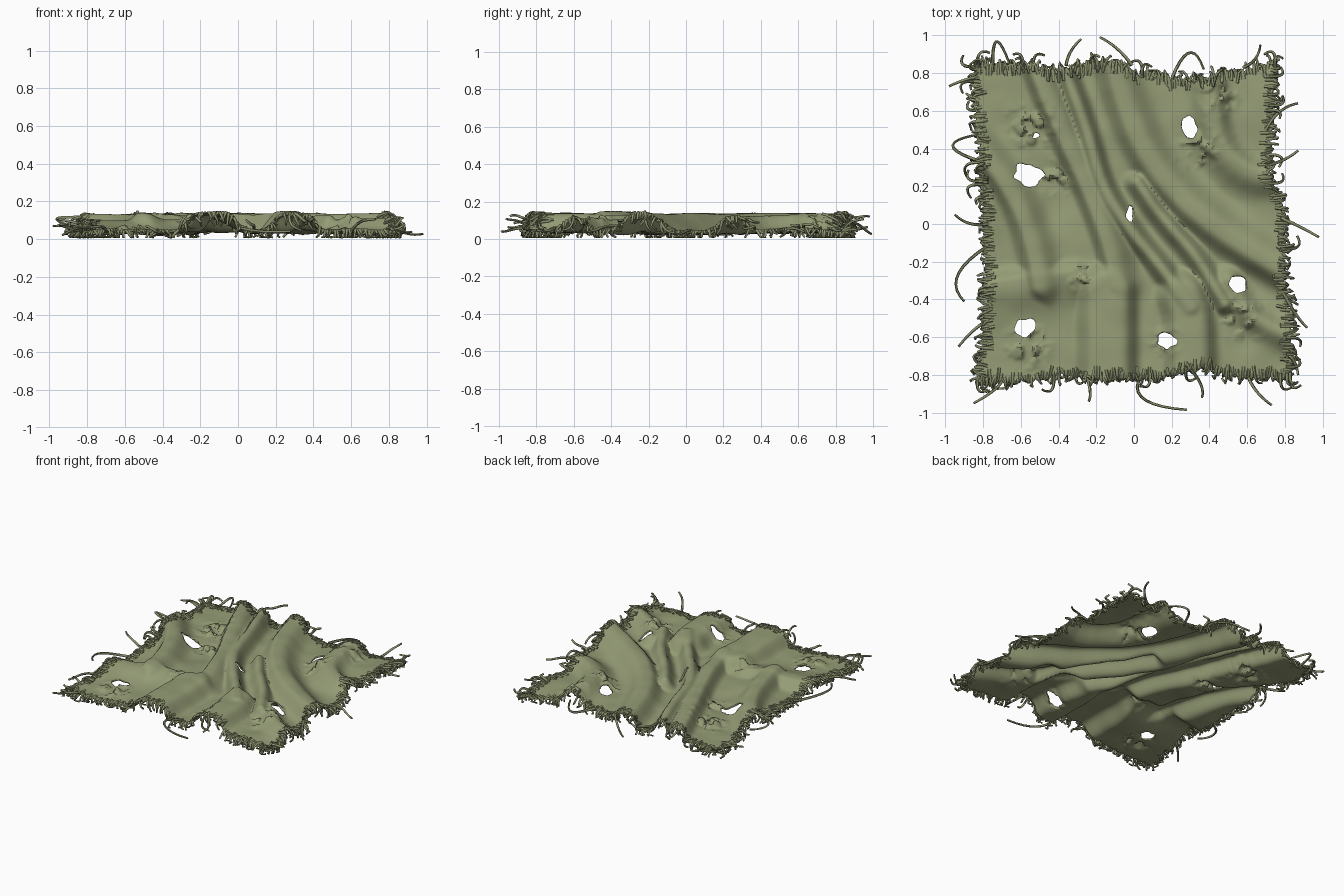
import bpy, bmesh, math, random
from mathutils import Vector, noise

if "Cube" in bpy.data.objects:
    bpy.data.objects.remove(bpy.data.objects["Cube"])

random.seed(7)
N = 160

mat = bpy.data.materials.new("olive_cloth")
mat.diffuse_color = (0.30, 0.335, 0.18, 1)
mat.use_nodes = True
mat.node_tree.nodes["Principled BSDF"].inputs["Base Color"].default_value = mat.diffuse_color
mat_thread = bpy.data.materials.new("olive_thread")
mat_thread.diffuse_color = (0.25, 0.28, 0.15, 1)
mat_thread.use_nodes = True
mat_thread.node_tree.nodes["Principled BSDF"].inputs["Base Color"].default_value = mat_thread.diffuse_color

# Outline: offset of each edge, sampled at even steps along it
LEFT = [-.83, -.79, -.78, -.79, -.81, -.83, -.85]
RIGHT = [.83, .83, .79, .80, .71, .73, .75]
BOTTOM = [-.83, -.83, -.80, -.82, -.81, -.76, -.81, -.81]
TOP = [.84, .84, .81, .86, .79, .76, .80, .85]


def rounded(path):
    """Corner-cut a polyline twice so folds run in smooth curves."""
    for _ in range(2):
        out = [path[0]]
        for (ax, ay), (bx, by) in zip(path, path[1:]):
            out += [(.75 * ax + .25 * bx, .75 * ay + .25 * by), (.25 * ax + .75 * bx, .25 * ay + .75 * by)]
        path = out + [path[-1]]
    return path


# Fold crests: height, steepness, left width, right width, path
RIDGES = [(h, e, l, r, rounded(p)) for h, e, l, r, p in [
    (.105, 2.6, .11, .08, [(-.14, .95), (-.05, .6), (.08, .32), (.27, .10), (.5, -.08), (.95, -.34)]),
    (.090, 2.6, .10, .05, [(-.56, .9), (-.40, .5), (-.26, .2), (-.15, -.08), (-.09, -.32)]),
    (.100, 2.6, .05, .05, [(-.39, .88), (-.25, .5), (-.17, .2), (-.03, -.02), (.12, -.2), (.30, -.44)]),
    (.085, 2.4, .05, .05, [(.02, .22), (.14, .04), (.33, -.17), (.48, -.42)]),
    (.105, 5.0, .14, .14, [(-.14, -.36), (-.14, -.5), (-.14, -.95)]),
    (.098, 4.5, .12, .12, [(.26, -.38), (.30, -.5), (.30, -.95)]),
    (.09, 2.6, .10, .06, [(-.92, .5), (-.68, .22), (-.57, -.02), (-.50, -.33)]),
    (.08, 2.4, .10, .07, [(.88, .28), (.62, .25), (.44, .42), (.40, .78)]),
    (.06, 2.2, .14, .06, [(-.33, -.27), (-.6, -.3), (-.92, -.35)]),
    (.070, 2.2, .07, .06, [(.88, -.62), (.62, -.5), (.50, -.30)]),
]]
# Holes: x, y, half width, half height
HOLES = [(-.56, .26, .075, .058), (.29, .51, .042, .055), (-.58, -.55, .055, .048), (.17, -.62, .05, .040),
         (.55, -.32, .05, .044), (-.02, .05, .020, .042), (-.52, .47, .018, .016)]
# Worn, pilled patches: x, y, radius
WORN = [(-.54, .52, .15), (-.42, .24, .10), (.35, .40, .13), (.58, -.5, .13), (-.56, -.65, .13), (-.27, -.28, .10),
        (.45, .68, .12), (.17, -.62, .09)]


def sample(table, t):
    f = max(0, min(.9999, t)) * (len(table) - 1)
    i = int(f)
    s = f - i
    s = s * s * (3 - 2 * s)
    return table[i] * (1 - s) + table[i + 1] * s


def plan(u, v):
    """Map unit square to the wobbly rectangle."""
    jag_x = .022 * noise.noise((v * 38, 3, u * 2)) * abs(2 * u - 1) ** 8
    jag_y = .022 * noise.noise((u * 38, 9, v * 2)) * abs(2 * v - 1) ** 8
    l, r, b, t = sample(LEFT, v), sample(RIGHT, v), sample(BOTTOM, u), sample(TOP, u)
    return l + (r - l) * u + jag_x, b + (t - b) * v + jag_y


def crest(x, y, h, e, wl, wr, path):
    best, side = 9, 1
    for (ax, ay), (bx, by) in zip(path, path[1:]):
        dx, dy = bx - ax, by - ay
        ll = dx * dx + dy * dy
        t = max(0, min(1, ((x - ax) * dx + (y - ay) * dy) / ll))
        d = math.hypot(x - ax - t * dx, y - ay - t * dy)
        if d < best:
            best, side = d, (dx * (y - ay) - dy * (x - ax)) / math.sqrt(ll)
    k = wl + (wr - wl) * (.5 - .5 * math.tanh(30 * side))
    return h * math.exp(-(best / k) ** e)


def height(x, y):
    """Folded cloth height."""
    s = sum(crest(x, y, *r) ** 3 for r in RIDGES) ** (1 / 3)
    z = s + .042 + .022 * noise.noise((x * 2.6, y * 2.6, 1)) + .008 * noise.noise((x * 7, y * 7, 4))
    for wx, wy, wr in WORN:
        f = math.exp(-2.5 * ((x - wx) ** 2 + (y - wy) ** 2) / wr ** 2)
        if f > .03:
            lump = noise.noise((x * 17, y * 17, 2)) + .35 * noise.noise((x * 45, y * 45, 5))
            z += f * .035 * (.5 + .5 * math.tanh(9 * (lump - .12)))
    z = max(.016, z)
    return z / (1 + (z / .156) ** 9) ** (1 / 9)


def shade(ob, angle, material):
    ob.data.materials.append(material)
    bpy.ops.object.select_all(action='DESELECT')
    ob.select_set(True)
    bpy.context.view_layer.objects.active = ob
    if ob.type != 'MESH':
        bpy.ops.object.convert(target='MESH')
    bpy.ops.object.shade_smooth_by_angle(angle=math.radians(angle))


# Cloth sheet
bm = bmesh.new()
bmesh.ops.create_grid(bm, x_segments=N, y_segments=N, size=.5)
for v in bm.verts:
    v.co.x, v.co.y = plan(v.co.x + .5, v.co.y + .5)

# Torn holes: delete faces inside, pull leftover inner vertices onto the ragged rim
for hx, hy, ra, rb in HOLES:
    inside = {}
    for v in bm.verts:
        p, q = (v.co.x - hx) / ra, (v.co.y - hy) / rb
        a, d = math.atan2(q, p), math.hypot(p, q)
        rim = 1 + .45 * noise.noise((math.cos(a) * 1.2 + hx * 9, math.sin(a) * 1.2 + hy * 9, 0))
        if d < rim:
            d = max(d, .01)
            inside[v] = (hx + p / d * rim * ra, hy + q / d * rim * rb)
    bmesh.ops.delete(bm, geom=[f for f in bm.faces if all(v in inside for v in f.verts)], context='FACES')
    for v, xy in inside.items():
        if v.is_valid:
            v.co.x, v.co.y = xy
for v in bm.verts:
    v.co.z = height(v.co.x, v.co.y)
me = bpy.data.meshes.new("cloth_sheet")
bm.to_mesh(me)
bm.free()
cloth = bpy.data.objects.new("cloth_sheet", me)
bpy.context.collection.objects.link(cloth)
thick = cloth.modifiers.new("thickness", 'SOLIDIFY')
thick.thickness = .010
thick.offset = -1
shade(cloth, 45, mat)


def strands(name, paths, radius, material):
    """Many round strands as one bevelled curve object."""
    cu = bpy.data.curves.new(name, 'CURVE')
    cu.dimensions = '3D'
    cu.bevel_depth = radius
    cu.bevel_resolution = 1
    cu.use_fill_caps = True
    for pts in paths:
        sp = cu.splines.new('POLY')
        sp.points.add(len(pts) - 1)
        for i, (sp_pt, p) in enumerate(zip(sp.points, pts)):
            sp_pt.co = (p[0], p[1], max(radius + .002, p[2]), 1)
            sp_pt.radius = 1 - .3 * i / (len(pts) - 1)
    ob = bpy.data.objects.new(name, cu)
    bpy.context.collection.objects.link(ob)
    shade(ob, 60, material)


def border(side, t):
    """Point on an edge and its outward direction."""
    u, v, n = [(0, t, (-1, 0)), (1, t, (1, 0)), (t, 0, (0, -1)), (t, 1, (0, 1))][side]
    return Vector(plan(u, v)), Vector(n)


# Short frayed fringe all round, drooping and tucked back under
fringe = []
for side in range(4):
    for i in range(130):
        p, n = border(side, (i + random.random()) / 130)
        tan = Vector((-n.y, n.x))
        z0 = height(*p)
        reach = random.uniform(.005, .028) + (.025 if random.random() < .2 else 0)
        sway, drop = random.gauss(0, .013), random.uniform(0, .045)
        a = p - n * random.uniform(.005, .06) - tan * sway * .5
        b, c = p + n * reach * .6 + tan * sway * .4, p + n * reach + tan * sway
        d = c + tan * random.gauss(0, .015) - n * random.uniform(0, .03)
        fringe.append([(*a, height(*a) - .001), (*p, z0 + .002), (*b, z0 - drop * .3),
                       (*c, z0 - drop), (*d, z0 - drop * 1.6)])
strands("frayed_fringe", fringe, .0085, mat_thread)

# Long loose threads: root, bend control, tip
LONG = [(-.36, .84, -.35, .92, -.28, .98), (-.01, .84, -.08, .94, -.18, .99), (.04, -.80, -.06, -.96, .28, -.985),
        (.78, .03, .88, -.01, .98, -.07), (-.81, .33, -1.09, .42, -.85, .47), (.79, -.36, .86, -.5, .92, -.55),
        (.7, .5, .76, .62, .87, .64), (.7, .31, .80, .33, .87, .39), (.2, .77, .30, 1.02, .37, .82),
        (.58, .83, .66, .86, .67, .95), (-.75, .84, -.75, 1.09, -.66, .85), (-.78, -.12, -1.03, -.28, -.90, -.41),
        (-.79, -.52, -.86, -.56, -.93, -.65), (.6, -.80, .64, -.9, .73, -.96), (.82, -.7, .86, -.72, .87, -.8),
        (-.7, -.83, -.72, -.88, -.85, -.95), (-.82, .78, -.90, .77, -.98, .73), (-.77, 0, -.88, -.02, -.95, .05),
        (.3, -.77, .38, -.86, .36, -.92), (-.25, -.81, -.22, -.9, -.24, -.94)]
threads = []


def add_thread(a, b, c):
    za, lift = height(*a), random.uniform(.03, .12)
    threads.append([(*(a * (1 - t) ** 2 + b * 2 * t * (1 - t) + c * t * t),
                     za + (lift - za) * t + .01 * math.sin(5 * t + a.x * 9)) for t in [k / 9 for k in range(10)]])


for x0, y0, x1, y1, x2, y2 in LONG:
    add_thread(Vector((x0, y0)), Vector((x1, y1)), Vector((x2, y2)))
# Extra medium curls
for k in range(44):
    p, n = border(k % 4, random.choice([random.random(), random.random() ** 3, 1 - random.random() ** 3]))
    tan = Vector((-n.y, n.x)) * random.choice((-1, 1))
    r = random.uniform(.03, .07)
    add_thread(p - n * .02, p + n * r * 1.7 - tan * r * .2, p + n * r * random.uniform(.5, 1.2) + tan * r)
strands("loose_threads", threads, .009, mat_thread)
